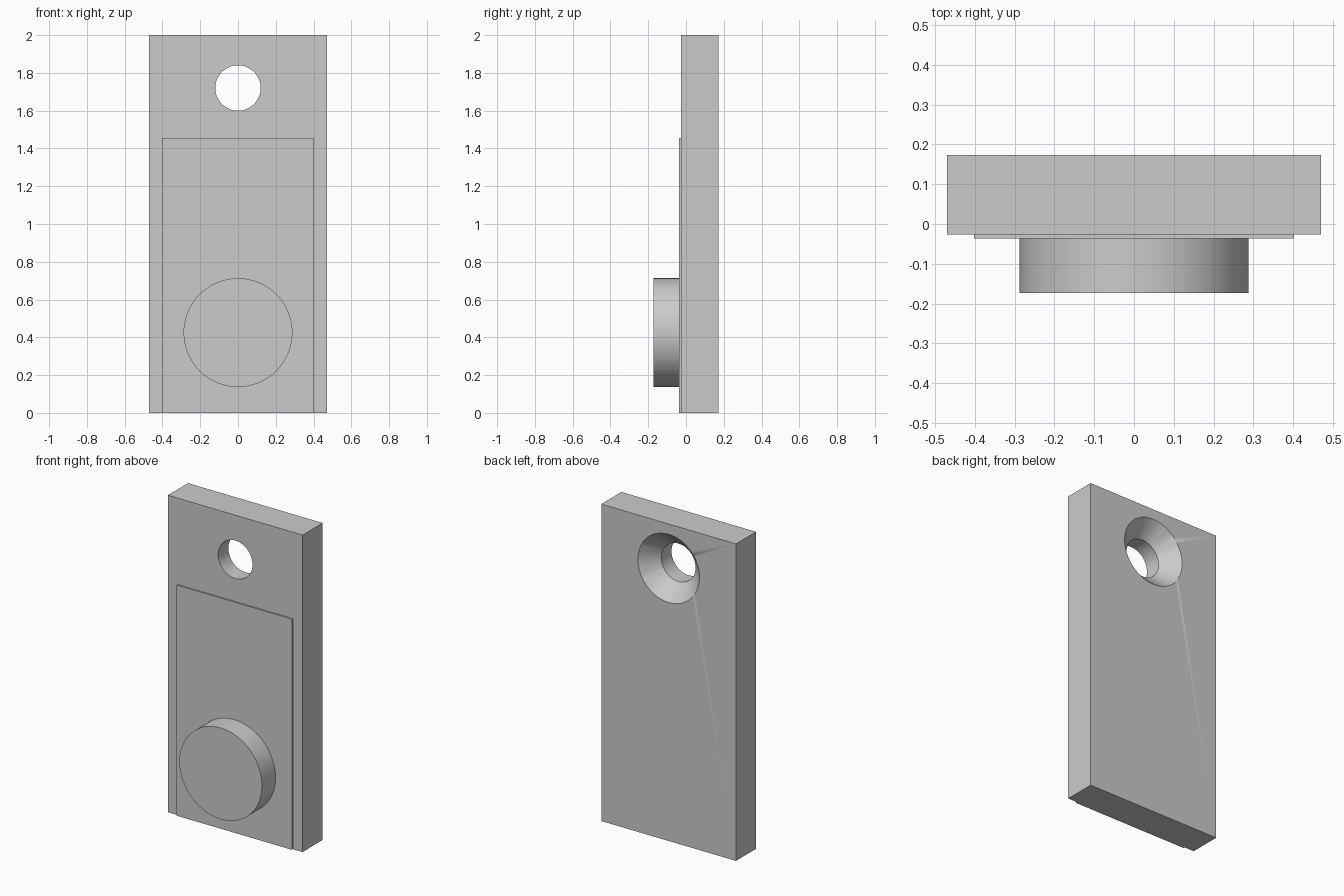
import bpy
import bmesh
import math
from mathutils import Matrix, Vector

default = bpy.data.objects.get("Cube")
if default:
    bpy.data.objects.remove(default, do_unlink=True)

SEGMENTS = 96
FRONT, BACK = -0.027, 0.173      # plate faces
PAD_FRONT = -0.037
HOLE_Z, HOLE_R = 1.72, 0.12
SINK_R, SINK_DEPTH = 0.215, 0.097

grey = bpy.data.materials.new("plain grey")
grey.use_nodes = True
colour = (0.6, 0.6, 0.6, 1)
grey.diffuse_color = colour
grey.node_tree.nodes["Principled BSDF"].inputs["Base Color"].default_value = colour


def finish(name, bm):
    bmesh.ops.recalc_face_normals(bm, faces=bm.faces)
    mesh = bpy.data.meshes.new(name)
    bm.to_mesh(mesh)
    bm.free()
    mesh.materials.append(grey)
    obj = bpy.data.objects.new(name, mesh)
    bpy.context.collection.objects.link(obj)
    return obj


def box(name, half_width, y0, y1, height):
    bm = bmesh.new()
    centre = Vector((0, (y0 + y1) / 2, height / 2))
    size = Matrix.Diagonal((2 * half_width, y1 - y0, height, 1))
    bmesh.ops.create_cube(bm, size=1, matrix=Matrix.Translation(centre) @ size)
    return finish(name, bm)


def turned(name, profile, z):
    """Spin a (radius, y) profile about the y axis at height z."""
    bm = bmesh.new()
    verts = [bm.verts.new((r, y, z)) for r, y in profile]
    edges = [bm.edges.new(pair) for pair in zip(verts, verts[1:])]
    bmesh.ops.spin(bm, geom=verts + edges, cent=(0, 0, z), axis=(0, 1, 0),
                   angle=math.tau, steps=SEGMENTS)
    bmesh.ops.remove_doubles(bm, verts=bm.verts, dist=1e-5)
    return finish(name, bm)


def smooth(obj):
    bpy.ops.object.select_all(action='DESELECT')
    obj.select_set(True)
    bpy.context.view_layer.objects.active = obj
    bpy.ops.object.shade_smooth_by_angle(angle=math.radians(30))


# Main plate and the thin raised pad on its front
plate = box("back_plate", 0.47, FRONT, BACK, 2)
box("raised_pad", 0.402, PAD_FRONT, FRONT, 1.455)

# Round button near the bottom
button = turned("round_button", [(0, -0.173), (0.288, -0.173),
                                 (0.288, PAD_FRONT), (0, PAD_FRONT)], 0.425)
smooth(button)

# Screw hole, countersunk from the back
over = 0.05
cutter = turned("hole_cutter", [(0, FRONT - over), (HOLE_R, FRONT - over),
                                (HOLE_R, BACK - SINK_DEPTH), (SINK_R, BACK),
                                (SINK_R + over, BACK + over), (0, BACK + over)], HOLE_Z)
cutter.hide_render = True
cut = plate.modifiers.new("countersunk hole", 'BOOLEAN')
cut.operation = 'DIFFERENCE'
cut.solver = 'EXACT'
cut.object = cutter
bpy.context.view_layer.objects.active = plate
bpy.ops.object.modifier_apply(modifier=cut.name)
bpy.data.objects.remove(cutter, do_unlink=True)
smooth(plate)
